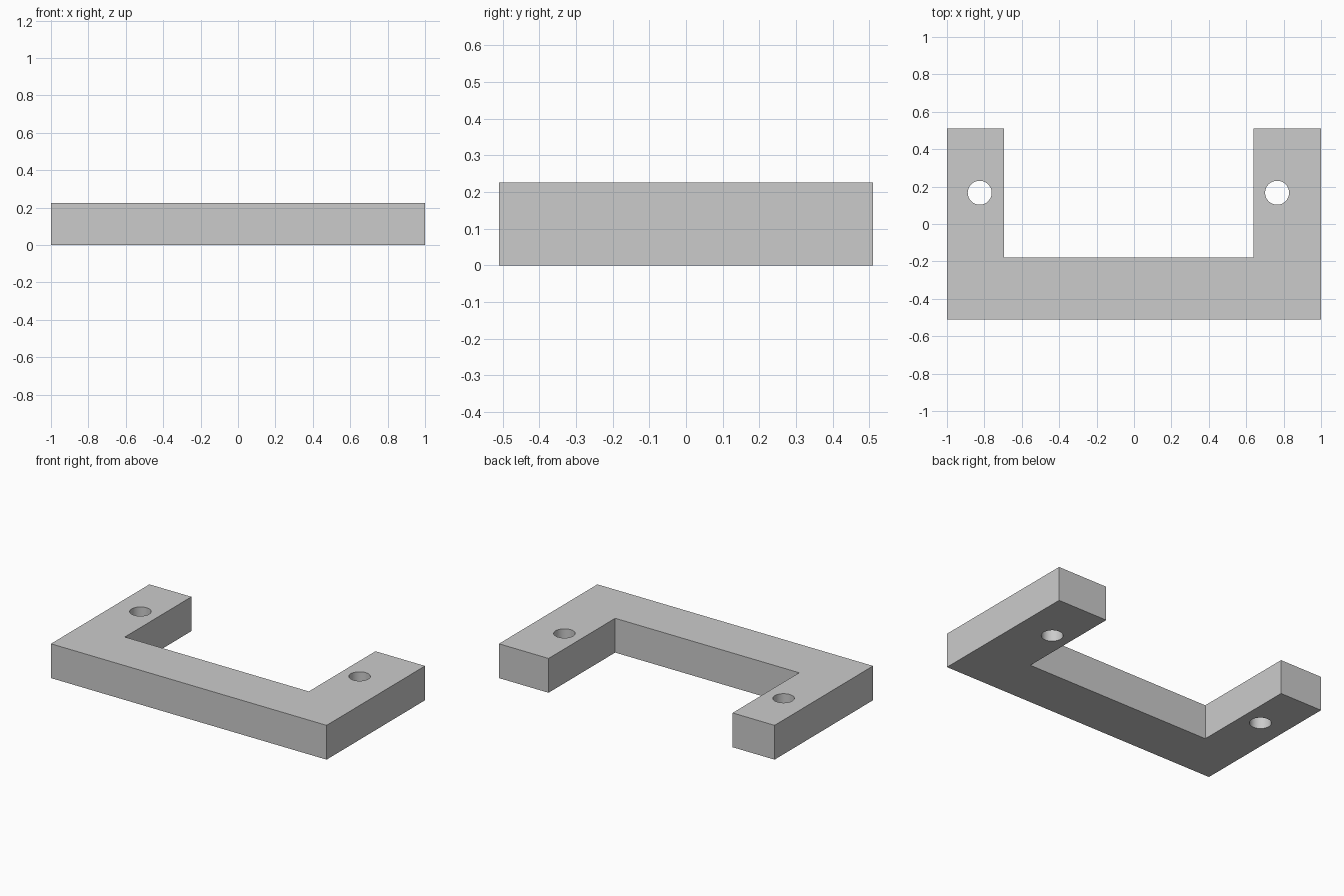
import bpy
import bmesh

cube = bpy.data.objects.get("Cube")
if cube:
    bpy.data.objects.remove(cube, do_unlink=True)

HEIGHT = 0.225

# Single grey material
grey = bpy.data.materials.new("light_grey")
grey.use_nodes = True
colour = (0.6, 0.6, 0.6, 1)
grey.diffuse_color = colour
grey.node_tree.nodes["Principled BSDF"].inputs["Base Color"].default_value = colour


def extruded(name, outline, z0, z1):
    """Prism from a counter-clockwise outline."""
    bm = bmesh.new()
    face = bm.faces.new([bm.verts.new((x, y, z0)) for x, y in outline])
    top = bmesh.ops.extrude_face_region(bm, geom=[face])["geom"]
    moved = [v for v in top if isinstance(v, bmesh.types.BMVert)]
    bmesh.ops.translate(bm, verts=moved, vec=(0, 0, z1 - z0))
    bmesh.ops.recalc_face_normals(bm, faces=bm.faces)
    mesh = bpy.data.meshes.new(name)
    bm.to_mesh(mesh)
    bm.free()
    obj = bpy.data.objects.new(name, mesh)
    bpy.context.collection.objects.link(obj)
    mesh.materials.append(grey)
    return obj


# U-shaped bracket: crossbar in front, two arms reaching back
bracket = extruded("u_bracket", [
    (-1, -0.51), (1, -0.51), (1, 0.51), (0.64, 0.51),
    (0.64, -0.18), (-0.695, -0.18), (-0.695, 0.51), (-1, 0.51),
], 0, HEIGHT)

# Bolt holes through the arms
cutters = []
for side, x in (("right", -0.825), ("left", 0.765)):
    bpy.ops.mesh.primitive_cylinder_add(
        vertices=48, radius=0.064, depth=1, location=(x, 0.167, HEIGHT / 2))
    cutter = bpy.context.object
    cutter.name = side + "_hole_cutter"
    cutter.data.materials.append(grey)
    hole = bracket.modifiers.new(side + "_hole", "BOOLEAN")
    hole.operation = "DIFFERENCE"
    hole.solver = "EXACT"
    hole.object = cutter
    cutters.append(cutter)

bpy.ops.object.select_all(action="DESELECT")
bracket.select_set(True)
bpy.context.view_layer.objects.active = bracket
for modifier in list(bracket.modifiers):
    bpy.ops.object.modifier_apply(modifier=modifier.name)
for cutter in cutters:
    bpy.data.objects.remove(cutter, do_unlink=True)

# Smooth hole walls, sharp outer edges
bpy.ops.object.shade_smooth_by_angle()
